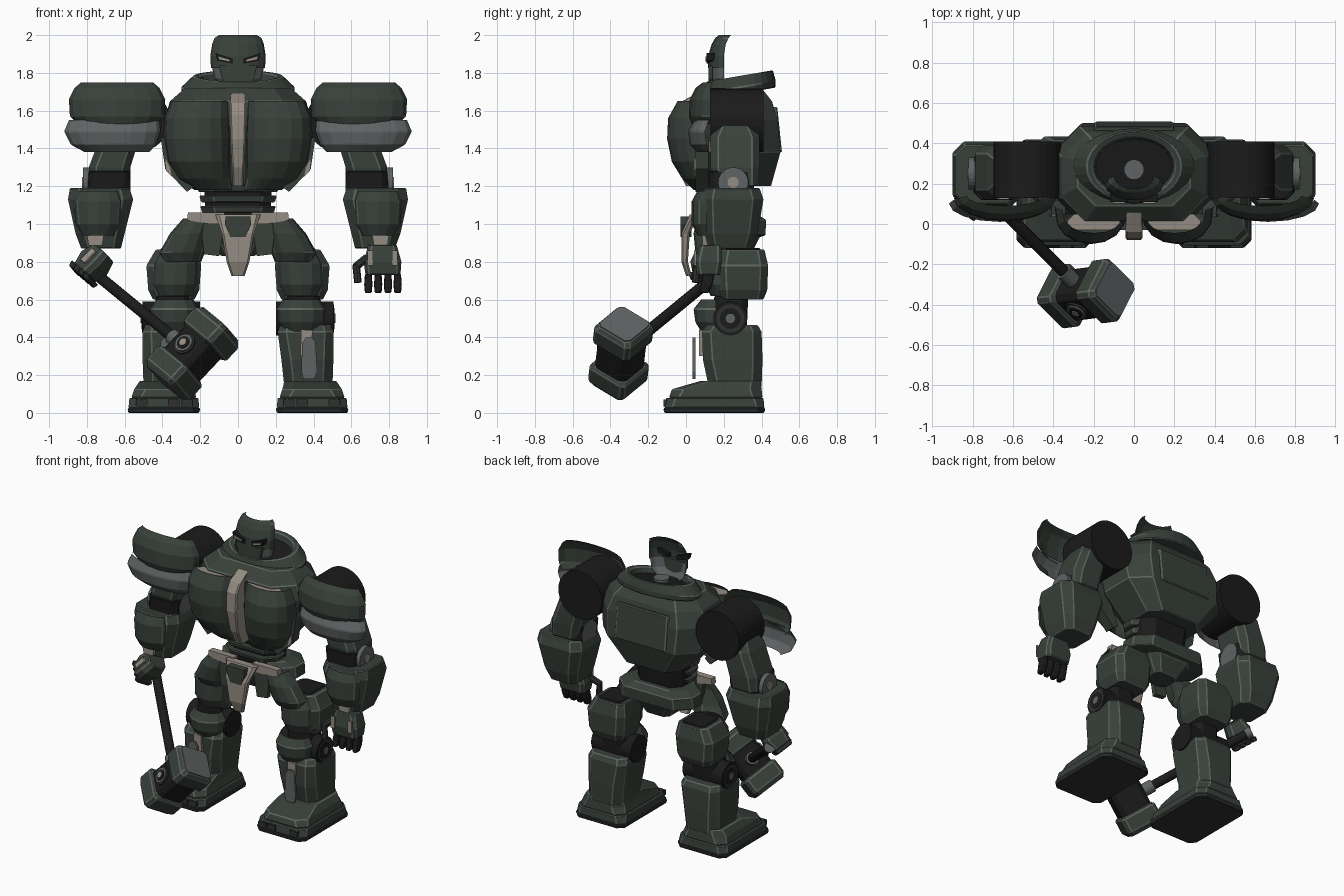
import bpy, bmesh, math
from mathutils import Vector, Matrix

def colour(name, r, g, b):
    m = bpy.data.materials.new(name)
    m.diffuse_color = (r, g, b, 1)
    return m

GREEN = colour("dark_green", .040, .052, .042)
EDGE = colour("worn_edge", .11, .13, .115)
BLACK = colour("black", .011, .011, .011)
GREY = colour("steel_grey", .115, .125, .125)
TAN = colour("warm_tan", .30, .265, .225)
DARK = colour("gunmetal", .028, .030, .029)

def make(name, verts, faces, mat, both=False, shell=False, bevel=.005, M=None):
    """Build one object, or a left/right pair; shells are open and face forward."""
    for s in ((1, -1) if both else (1,)):
        bm = bmesh.new()
        vs = [bm.verts.new((M @ Vector(v)) if M else (v[0] * s, v[1], v[2])) for v in verts]
        for f in faces:
            bm.faces.new([vs[i] for i in f])
        bm.normal_update()
        if shell:
            if sum(f.normal.y * f.calc_area() for f in bm.faces) > 0:
                bmesh.ops.reverse_faces(bm, faces=bm.faces[:])
        else:
            bmesh.ops.recalc_face_normals(bm, faces=bm.faces[:])
        full = (("left_" if s > 0 else "right_") if both else "") + name
        me = bpy.data.meshes.new(full)
        bm.to_mesh(me)
        bm.free()
        me.materials.append(mat)
        me.materials.append(EDGE if mat == GREEN else mat)
        ob = bpy.data.objects.new(full, me)
        bpy.context.collection.objects.link(ob)
        if bevel:
            b = ob.modifiers.new("worn_edges", 'BEVEL')
            b.width, b.segments, b.limit_method = bevel, 1, 'ANGLE'
            b.angle_limit = math.radians(33)
            b.material = 1

def loft(name, rings, mat, wrap=True, **kw):
    n = len(rings[0])
    faces = [(k*n+i, k*n+(i+1) % n, (k+1)*n+(i+1) % n, (k+1)*n+i)
             for k in range(len(rings)-1) for i in range(n if wrap else n-1)]
    if wrap:
        faces += [tuple(range(n)), tuple(range((len(rings)-1)*n, len(rings)*n))]
    make(name, [p for r in rings for p in r], faces, mat, **kw)

def block(name, mat, secs, **kw):
    """Chamfered rectangles stacked in z: (z, x0, x1, y0, y1, chamfer)."""
    loft(name, [[(x0+c, y0, z), (x1-c, y0, z), (x1, y0+c, z), (x1, y1-c, z), (x1-c, y1, z),
                 (x0+c, y1, z), (x0, y1-c, z), (x0, y0+c, z)] for z, x0, x1, y0, y1, c in secs], mat, **kw)

def shell(name, mat, secs, n=8, p=1, **kw):
    """Open front half-barrel: (z, centre x, half width, edge y, front y); p < 1 is boxier."""
    loft(name, [[(cx - hw*math.cos(math.pi*i/n), ye + (yf-ye)*abs(math.sin(math.pi*i/n))**p, z)
                 for i in range(n+1)] for z, cx, hw, ye, yf in secs], mat, wrap=False, shell=True, **kw)

def plate(name, mat, pts, y0, y1, **kw):
    loft(name, [[(x, y, z) for x, z in pts] for y in (y0, y1)], mat, bevel=0, **kw)

def tube(name, mat, p0, p1, r, n=24, **kw):
    p0, p1 = Vector(p0), Vector(p1)
    q = (p1-p0).to_track_quat('Z', 'Y')
    loft(name, [[tuple(p + q @ Vector((r*math.cos(2*math.pi*i/n), r*math.sin(2*math.pi*i/n), 0)))
                 for i in range(n)] for p in (p0, p1)], mat, bevel=0, **kw)

# Torso
block("torso", GREEN, [(1.2, -.21, .21, .10, .45, .07), (1.38, -.37, .37, .04, .50, .11),
                       (1.55, -.39, .39, .01, .485, .12), (1.65, -.36, .36, .015, .455, .12),
                       (1.72, -.28, .28, .09, .40, .09)])
block("back_panel", GREEN, [(1.38, -.2, .2, .47, .508, .01), (1.62, -.2, .2, .44, .483, .01)])
shell("chest_plate", GREEN, [(1.18, .13, .1, .10, .04), (1.24, .18, .14, .10, -.02),
      (1.33, .205, .17, .10, -.075), (1.45, .215, .18, .09, -.10), (1.56, .215, .175, .08, -.095),
      (1.65, .2, .155, .07, -.045)], p=.75, both=True)
block("chest_shelf", TAN, [(1.63, .07, .33, -.03, .05, .035), (1.638, .07, .33, -.03, .05, .035)], bevel=0, both=True)
block("chest_centre", TAN, [(1.2, -.028, .028, .0, .1, .008), (1.3, -.032, .032, -.05, .1, .008),
      (1.45, -.04, .04, -.08, .1, .008), (1.58, -.042, .042, -.075, .1, .008), (1.64, -.042, .042, -.04, .1, .008),
      (1.69, -.035, .035, .055, .12, .008)], bevel=0)
plate("rib_plate", GREEN, [(.23, 1.2), (.27, 1.17), (.385, 1.29), (.41, 1.46), (.34, 1.45)], .05, .12, both=True)
plate("rib_trim", TAN, [(.35, 1.25), (.38, 1.28), (.385, 1.35), (.36, 1.3)], .043, .05, both=True)

# Collar, neck and head
def oval(rx, ry, z, n=28):
    return [(rx*math.cos(2*math.pi*i/n), .285 + ry*math.sin(2*math.pi*i/n),
             z + .17*ry*math.sin(2*math.pi*i/n)) for i in range(n)]
loft("collar", [oval(.30, .19, 1.69), oval(.30, .19, 1.725), oval(.235, .175, 1.785),
                oval(.205, .15, 1.78), oval(.19, .135, 1.735)], GREEN)
loft("collar_floor", [oval(.192, .137, 1.735), oval(.19, .135, 1.742)], BLACK, bevel=0)
tube("neck", GREY, (0, .27, 1.72), (0, .27, 1.765), .05)
shell("jaw", GREY, [(1.725, 0, .08, .2, .15), (1.77, 0, .125, .2, .13), (1.835, 0, .138, .2, .125)], bevel=0)
shell("helmet", GREEN, [(1.825, 0, .143, .2, .117), (1.89, 0, .147, .2, .118), (1.95, 0, .137, .21, .135),
                        (1.985, 0, .125, .225, .155), (2.0, 0, .1, .24, .175)])
plate("face_guard", GREEN, [(-.05, 1.73), (.05, 1.73), (.085, 1.77), (.1, 1.84), (-.1, 1.84), (-.085, 1.77)], .118, .14)
plate("eye_socket", BLACK, [(.03, 1.85), (.11, 1.865), (.12, 1.905), (.03, 1.875)], .108, .15, both=True)
plate("eye", TAN, [(.045, 1.86), (.1, 1.872), (.104, 1.887), (.045, 1.87)], .102, .108, both=True)

# Shoulders
tube("shoulder_drum", BLACK, (.53, .13, 1.55), (.53, .41, 1.55), .168, n=32, both=True)
shell("upper_shoulder_pad", GREEN, [(1.53, .64, .21, .13, .03), (1.57, .64, .25, .13, .015), (1.66, .64, .255, .13, .02),
      (1.72, .64, .225, .13, .05), (1.75, .64, .19, .14, .09)], both=True)
shell("lower_shoulder_pad", GREY, [(1.38, .64, .17, .12, .06), (1.42, .66, .225, .11, .02), (1.49, .665, .255, .1, .01),
      (1.55, .655, .24, .12, .04)], both=True)

# Arms
block("upper_arm", GREEN, [(1.2, .6, .79, .15, .38, .03), (1.3, .57, .79, .13, .39, .04),
                           (1.46, .52, .73, .13, .39, .04), (1.53, .52, .69, .16, .36, .04)], both=True)
plate("upper_arm_trim", TAN, [(.63, 1.38), (.68, 1.38), (.67, 1.44), (.62, 1.44)], .122, .13, both=True)
block("elbow_core", BLACK, [(1.12, .58, .8, .13, .36, .03), (1.28, .57, .79, .12, .36, .03)], both=True)
tube("elbow_disc", GREY, (.57, .25, 1.22), (.82, .25, 1.22), .08, both=True)
tube("elbow_hub", TAN, (.82, .25, 1.22), (.826, .25, 1.22), .03, n=12, both=True)
block("forearm", GREEN, [(.87, .62, .83, .12, .35, .04), (.95, .6, .86, .1, .38, .045), (1.13, .555, .9, .085, .41, .055),
                         (1.19, .575, .89, .1, .39, .05)], both=True)
shell("forearm_guard", GREEN, [(.94, .74, .085, .11, .06), (1.0, .74, .12, .11, .03), (1.12, .74, .13, .11, .03),
                               (1.175, .74, .11, .11, .06)], n=6, both=True)
plate("wrist_trim", TAN, [(.72, .885), (.79, .885), (.8, .94), (.71, .94)], .088, .12, both=True)

# Open left hand
block("left_palm", GREEN, [(.73, .675, .86, .06, .18, .02), (.8, .665, .865, .05, .19, .02), (.89, .69, .84, .07, .19, .02)])
for x in (.7, .83):
    plate("left_hand_trim", TAN, [(x-.015, .78), (x+.015, .78), (x+.015, .86), (x-.015, .86)], .043, .055)
for i, x in enumerate((.69, .742, .794, .845)):
    block(f"finger_{i+1}", BLACK, [(.635, x-.018, x+.018, .07, .12, .008), (.68, x-.022, x+.022, .08, .14, .008),
                                   (.735, x-.018, x+.018, .09, .15, .008)])
tube("thumb_base", DARK, (.68, .09, .82), (.625, .06, .775), .022, n=8)
tube("thumb_tip", DARK, (.625, .06, .785), (.635, .05, .69), .02, n=8)

# Waist and pelvis
block("waist_core", BLACK, [(1.02, -.17, .17, .12, .34, .06), (1.22, -.18, .18, .12, .36, .06)])
for i, (z, w) in enumerate(((1.06, .2), (1.115, .205), (1.17, .22))):
    block(f"waist_band_{i+1}", GREEN, [(z, -w+.01, w-.01, .09, .3, .07), (z+.035, -w, w, .08, .31, .07)])
block("pelvis", GREEN, [(.83, -.09, .09, .18, .34, .03), (.93, -.16, .16, .13, .39, .05), (.94, -.29, .29, .14, .42, .09),
                        (1.02, -.28, .28, .14, .425, .09), (1.05, -.21, .21, .13, .38, .08)])
plate("hip_trim", TAN, [(.07, 1.06), (.265, 1.06), (.27, 1.02), (.15, 1.0), (.08, 1.0)], .055, .1, both=True)
plate("hip_panel", GREEN, [(.07, 1.01), (.2, 1.01), (.18, .84), (.1, .83)], .065, .1, both=True)
shell("hip_guard", GREEN, [(.8, .295, .1, .17, .08), (.85, .295, .12, .17, .05), (.95, .255, .105, .16, .04),
                           (1.03, .215, .075, .15, .06)], n=6, p=.7, both=True)
block("groin_plate", TAN, [(.725, -.035, .035, .0, .03, .01), (.8, -.06, .06, -.025, .01, .01),
                           (.95, -.085, .085, -.025, .02, .01), (1.05, -.12, .12, .02, .07, .02)], bevel=0)
plate("groin_inset", GREEN, [(-.04, .93), (.04, .93), (.07, 1.0), (.065, 1.04), (-.065, 1.04), (-.07, 1.0)], -.03, .03)

# Legs
block("thigh", GREEN, [(.6, .23, .45, .19, .41, .03), (.65, .205, .475, .175, .43, .04), (.78, .195, .485, .17, .435, .04),
                       (.865, .21, .435, .19, .415, .035)], both=True)
block("thigh_top", BLACK, [(.862, .235, .41, .21, .395, .02), (.872, .235, .41, .21, .395, .02)], both=True)
shell("thigh_guard", GREEN, [(.62, .335, .09, .2, .13), (.68, .335, .12, .2, .1), (.79, .33, .12, .2, .1),
                             (.855, .32, .09, .2, .14)], n=6, both=True)
block("knee_core", BLACK, [(.42, .26, .45, .14, .32, .03), (.62, .26, .43, .15, .33, .03)], both=True)
tube("knee_joint", BLACK, (.2, .235, .5), (.505, .235, .5), .09, both=True)
for x, r, m, n in ((.505, .075, DARK, "ring"), (.508, .055, BLACK, "inner"), (.511, .025, GREY, "hub")):
    tube("knee_" + n, m, (x, .235, .5), (x+.004, .235, .5), r, both=True)
shell("knee_guard", GREEN, [(.43, .335, .09, .16, .08), (.48, .335, .125, .16, .05), (.55, .335, .13, .16, .04),
                            (.6, .335, .1, .16, .08)], n=6, both=True)
block("shin", GREEN, [(.14, .245, .5, .12, .4, .05), (.28, .23, .505, .09, .405, .05), (.43, .21, .505, .085, .40, .045),
                      (.465, .225, .49, .11, .38, .04)], both=True)
plate("shin_strip", TAN, [(.33, .3), (.385, .3), (.395, .44), (.335, .44)], .07, .09, both=True)
plate("shin_plate", GREY, [(.345, .18), (.405, .18), (.42, .22), (.41, .38), (.39, .4), (.36, .4), (.34, .37), (.335, .22)],
      .035, .05, both=True)

# Feet
block("sole", DARK, [(0, .205, .58, -.115, .415, .04), (.025, .2, .585, -.12, .42, .04)], both=True)
block("foot_base", GREEN, [(.025, .205, .58, -.115, .415, .04), (.08, .21, .575, -.105, .41, .05)], both=True)
block("foot_upper", GREEN, [(.08, .22, .565, -.09, .405, .05), (.125, .235, .55, -.075, .4, .06),
                            (.17, .245, .52, .08, .395, .05)], both=True)
for i, x in enumerate((.24, .31, .48)):
    plate(f"toe_panel_{i+1}", DARK, [(x, .035), (x+.06, .035), (x+.06, .07), (x, .07)], -.12, -.1, both=True)

# Hammer, in a frame whose x runs along the shaft and z along the striking head
C, X, A = Vector((-.24, -.345, .315)), Vector((.61, -.61, -.5)).normalized(), Vector((.65, .12, .75))
Y = A.cross(X).normalized()
Z = X.cross(Y)
H = Matrix((X, Y, Z)).transposed().to_4x4()
H.translation = C
def sq(z, w, c):
    return (z, -w, w, -w, w, c)
block("hammer_core", BLACK, [sq(-.12, .105, .03), sq(.12, .105, .03)], M=H)
for s in (1, -1):
    block("hammer_end", GREEN, [sq(.08*s, .105, .025), sq(.095*s, .122, .022), sq(.185*s, .122, .022), sq(.21*s, .105, .022)], M=H)
    block("hammer_face", GREY, [sq(.21*s, .103, .021), sq(.216*s, .102, .021)], M=H, bevel=0)
tube("hammer_shaft", BLACK, (-.86, 0, 0), (-.09, 0, 0), .03, n=16, M=H)
tube("hammer_collar", GREY, (-.18, 0, 0), (-.1, 0, 0), .042, n=16, M=H)
tube("hammer_pommel", GREY, (-.9, 0, 0), (-.86, 0, 0), .036, n=16, M=H)
for y, r, m, n in ((-.115, .06, DARK, "rim"), (-.123, .05, GREY, "ring"), (-.127, .036, BLACK, "inset"), (-.131, .02, TAN, "hub")):
    tube("hammer_disc_" + n, m, (0, -.08, 0), (0, y, 0), r, M=H)

# Right hand closed round the shaft
F = H.copy()
F.translation = (-.76, .12, .79)
block("right_fist", GREEN, [(-.075, -.06, .06, -.075, .06, .025), (.0, -.075, .075, -.085, .075, .025),
                            (.075, -.06, .06, -.07, .06, .025)], M=F)
block("right_fist_trim", TAN, [(-.04, -.02, .02, -.092, -.07, .004), (.045, -.02, .02, -.09, -.07, .004)], M=F, bevel=0)
for i in range(4):
    x = -.06 + i*.04
    block(f"gripping_finger_{i+1}", DARK, [(-.1, x-.017, x+.017, -.06, .05, .01), (-.07, x-.018, x+.018, -.075, .06, .01)], M=F)
